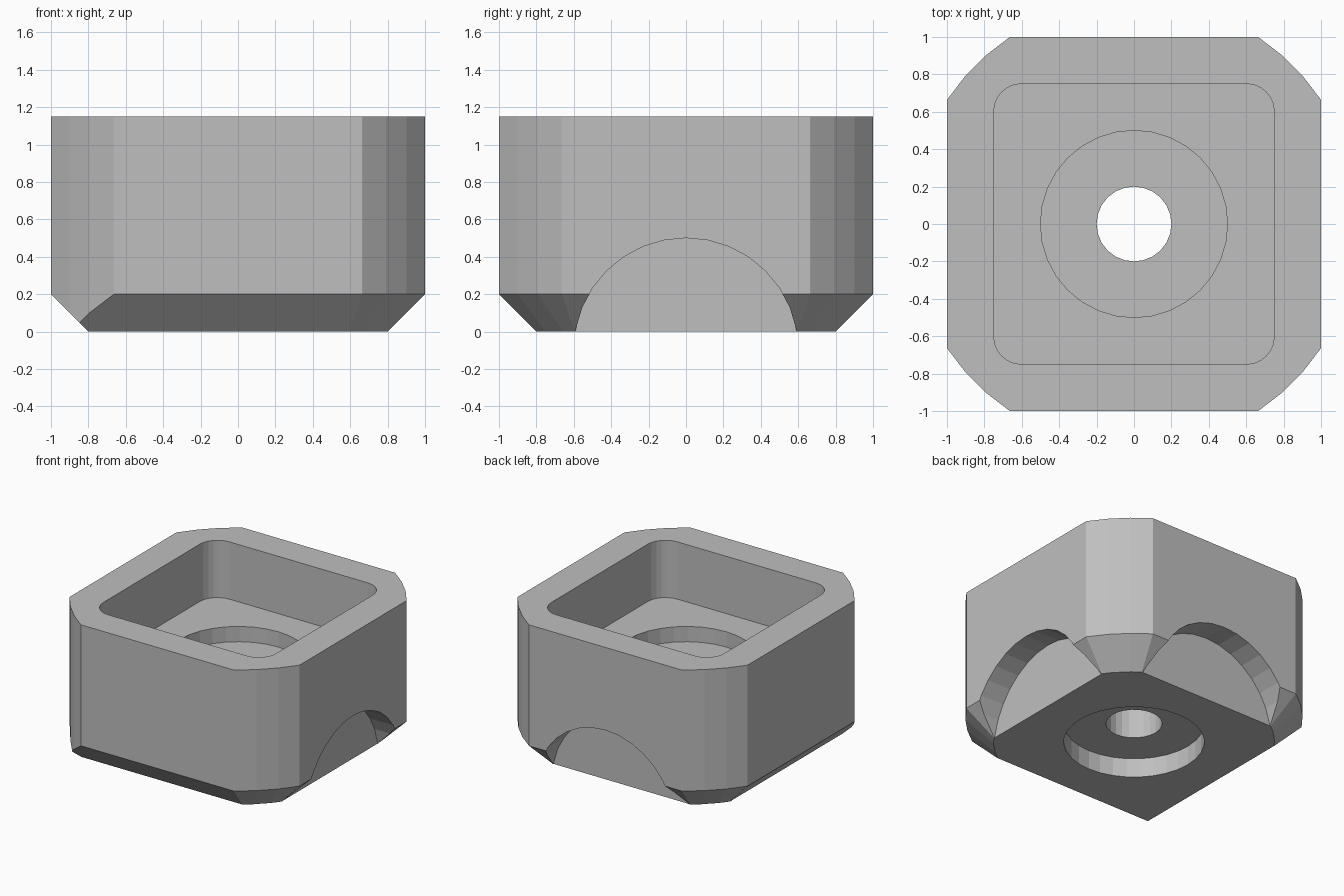
import bpy, bmesh
from math import sin, cos, pi
from mathutils import Matrix

cube = bpy.data.objects.get("Cube")
if cube:
    bpy.data.objects.remove(cube, do_unlink=True)

grey = bpy.data.materials.new("plain_grey")
grey.use_nodes = True
colour = (0.52, 0.52, 0.52, 1)
grey.diffuse_color = colour
grey.node_tree.nodes["Principled BSDF"].inputs["Base Color"].default_value = colour

HEIGHT = 1.15


def loft(name, rings, matrix=Matrix()):
    """Closed solid through stacked rings, each a list of 3D points."""
    bm = bmesh.new()
    loops = [[bm.verts.new(matrix @ Matrix.Translation(p).translation) for p in ring]
             for ring in rings]
    for low, high in zip(loops, loops[1:]):
        for i in range(len(low)):
            j = (i + 1) % len(low)
            bm.faces.new((low[i], low[j], high[j], high[i]))
    bm.faces.new(loops[0][::-1])
    bm.faces.new(loops[-1])
    bmesh.ops.recalc_face_normals(bm, faces=bm.faces)
    mesh = bpy.data.meshes.new(name)
    bm.to_mesh(mesh)
    bm.free()
    obj = bpy.data.objects.new(name, mesh)
    bpy.context.collection.objects.link(obj)
    return obj


def square(half, z):
    return [(x * half, y * half, z) for x, y in ((-1, -1), (1, -1), (1, 1), (-1, 1))]


def circle(radius, z, sides):
    step = 2 * pi / sides
    return [(radius * cos(i * step), radius * sin(i * step), z) for i in range(sides)]


def rounded_square(half, fillet, z, steps=6):
    points = []
    for quarter, (x, y) in enumerate(((1, 1), (-1, 1), (-1, -1), (1, -1))):
        for i in range(steps + 1):
            a = (quarter + i / steps) * pi / 2
            points.append((x * (half - fillet) + fillet * cos(a),
                           y * (half - fillet) + fillet * sin(a), z))
    return points


def corner_ring(z, cone):
    """Big circle that trims the corners; one corner stays straight at the base."""
    points = []
    for i in range(48):
        a = (i + 0.5) * 2 * pi / 48
        straight = cos(a) < 0 and sin(a) < 0
        r = 1.2 if straight else 1.2 - cone
        points.append((r * cos(a), r * sin(a), z))
    return points


def combine(target, cutter, operation):
    mod = target.modifiers.new("cut", "BOOLEAN")
    mod.object = cutter
    mod.operation = operation
    mod.solver = "EXACT"
    bpy.context.view_layer.update()
    graph = bpy.context.evaluated_depsgraph_get()
    mesh = bpy.data.meshes.new_from_object(target.evaluated_get(graph))
    target.modifiers.clear()
    target.data = mesh
    bpy.data.objects.remove(cutter, do_unlink=True)


# Square block with a chamfered base
housing = loft("housing", [square(0.8, 0), square(1, 0.2), square(1, HEIGHT)])

# Rounded-off corners, with conical chamfers below
trim = loft("corner_trim", [corner_ring(-0.1, 0.3), corner_ring(0.2, 0),
                            corner_ring(HEIGHT + 0.1, 0)])
combine(housing, trim, "INTERSECT")

# Square pocket, upper recess, through hole and lower recess
cuts = [
    [rounded_square(0.75, 0.15, z) for z in (0.7, HEIGHT + 0.1)],
    [circle(0.5, z, 32) for z in (0.58, 0.8)],
    [circle(0.2, z, 24) for z in (-0.1, 0.9)],
    [circle(0.5, z, 32) for z in (-0.1, 0.15)],
]
for rings in cuts:
    combine(housing, loft("recess_cutter", rings), "DIFFERENCE")

# Arched notches in the left and back walls
for turn in (0, pi / 2):
    place = (Matrix.Rotation(turn, 4, "Z") @ Matrix.Translation((0, 0, -0.1))
             @ Matrix.Rotation(pi / 2, 4, "Y"))
    notch = loft("notch_cutter", [circle(0.6, d, 32) for d in (0.798, 1.2)], place)
    combine(housing, notch, "DIFFERENCE")

housing.data.materials.clear()
housing.data.materials.append(grey)
for face in housing.data.polygons:
    face.material_index = 0
    face.use_smooth = False
